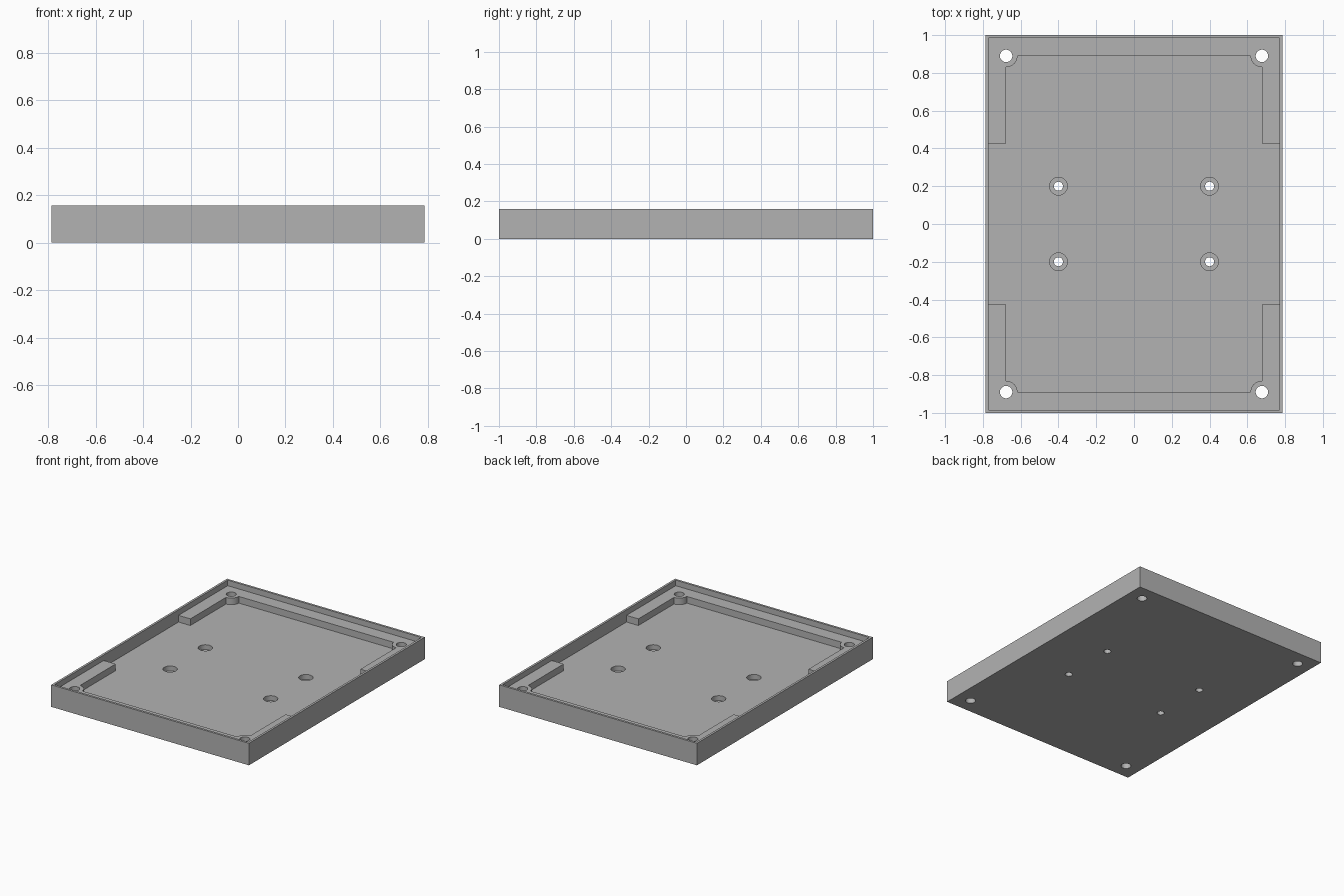
import bpy
import bmesh
from math import cos, sin, radians, pi

if "Cube" in bpy.data.objects:
    bpy.data.objects.remove(bpy.data.objects["Cube"], do_unlink=True)

# Main dimensions
HALF_X, HALF_Y, HEIGHT = 0.787, 1.0, 0.158
WALL = 0.016
FLOOR_Z, LEDGE_Z = 0.07, 0.118
POST_X, POST_Y, POST_R = 0.677, 0.89, 0.06
LEDGE_END = 0.425
ABOVE = HEIGHT + 0.1

grey = bpy.data.materials.new("plain grey")
grey.use_nodes = True
colour = (0.45, 0.45, 0.45, 1)
grey.diffuse_color = colour
grey.node_tree.nodes["Principled BSDF"].inputs["Base Color"].default_value = colour


def prism(name, outline, z0, z1):
    """Extrude a counter-clockwise outline from z0 to z1."""
    bm = bmesh.new()
    bottom = bm.faces.new([bm.verts.new((x, y, z0)) for x, y in outline])
    grown = bmesh.ops.extrude_face_region(bm, geom=[bottom])["geom"]
    top = [v for v in grown if isinstance(v, bmesh.types.BMVert)]
    bmesh.ops.translate(bm, verts=top, vec=(0, 0, z1 - z0))
    bmesh.ops.recalc_face_normals(bm, faces=bm.faces)
    mesh = bpy.data.meshes.new(name)
    bm.to_mesh(mesh)
    bm.free()
    mesh.materials.append(grey)
    obj = bpy.data.objects.new(name, mesh)
    bpy.context.collection.objects.link(obj)
    return obj


def rectangle(hx, hy):
    return [(-hx, -hy), (hx, -hy), (hx, hy), (-hx, hy)]


def circle(cx, cy, r, n=32):
    return [(cx + r * cos(2 * pi * i / n), cy + r * sin(2 * pi * i / n)) for i in range(n)]


def cut(body, cutter):
    cutter.hide_render = True
    mod = body.modifiers.new("cut", "BOOLEAN")
    mod.operation = "DIFFERENCE"
    mod.solver = "EXACT"
    mod.object = cutter
    bpy.context.view_layer.objects.active = body
    bpy.ops.object.modifier_apply(modifier=mod.name)
    bpy.data.objects.remove(cutter, do_unlink=True)


# Outer block
tray = prism("tray", rectangle(HALF_X, HALF_Y), 0, HEIGHT)

# Shallow recess inside the thin rim, down to the ledges
cut(tray, prism("rim_cutter", rectangle(HALF_X - WALL, HALF_Y - WALL), LEDGE_Z, ABOVE))

# Deep pocket leaving end ledges, side ledges and rounded corner posts
quarter = [(HALF_X - WALL, LEDGE_END), (POST_X, LEDGE_END)]
for i in range(11):
    a = radians(270 - 9 * i)
    quarter.append((POST_X + POST_R * cos(a), POST_Y + POST_R * sin(a)))
pocket = []
for sx, sy in ((1, 1), (-1, 1), (-1, -1), (1, -1)):
    corner = [(sx * x, sy * y) for x, y in quarter]
    pocket += corner if sx * sy > 0 else corner[::-1]
cut(tray, prism("pocket_cutter", pocket, FLOOR_Z, ABOVE))

# Corner screw holes, and counterbored mounting holes in the floor
for sx in (-1, 1):
    for sy in (-1, 1):
        cut(tray, prism("corner_hole", circle(sx * POST_X, sy * POST_Y, 0.033), -0.1, ABOVE))
        cut(tray, prism("counterbore", circle(sx * 0.4, sy * 0.2, 0.047), 0.035, ABOVE))
        cut(tray, prism("mount_hole", circle(sx * 0.4, sy * 0.2, 0.024), -0.1, ABOVE))

# Smooth round walls, crisp edges
bpy.ops.object.select_all(action="DESELECT")
tray.select_set(True)
bpy.context.view_layer.objects.active = tray
bpy.ops.object.shade_smooth_by_angle(angle=radians(30))
